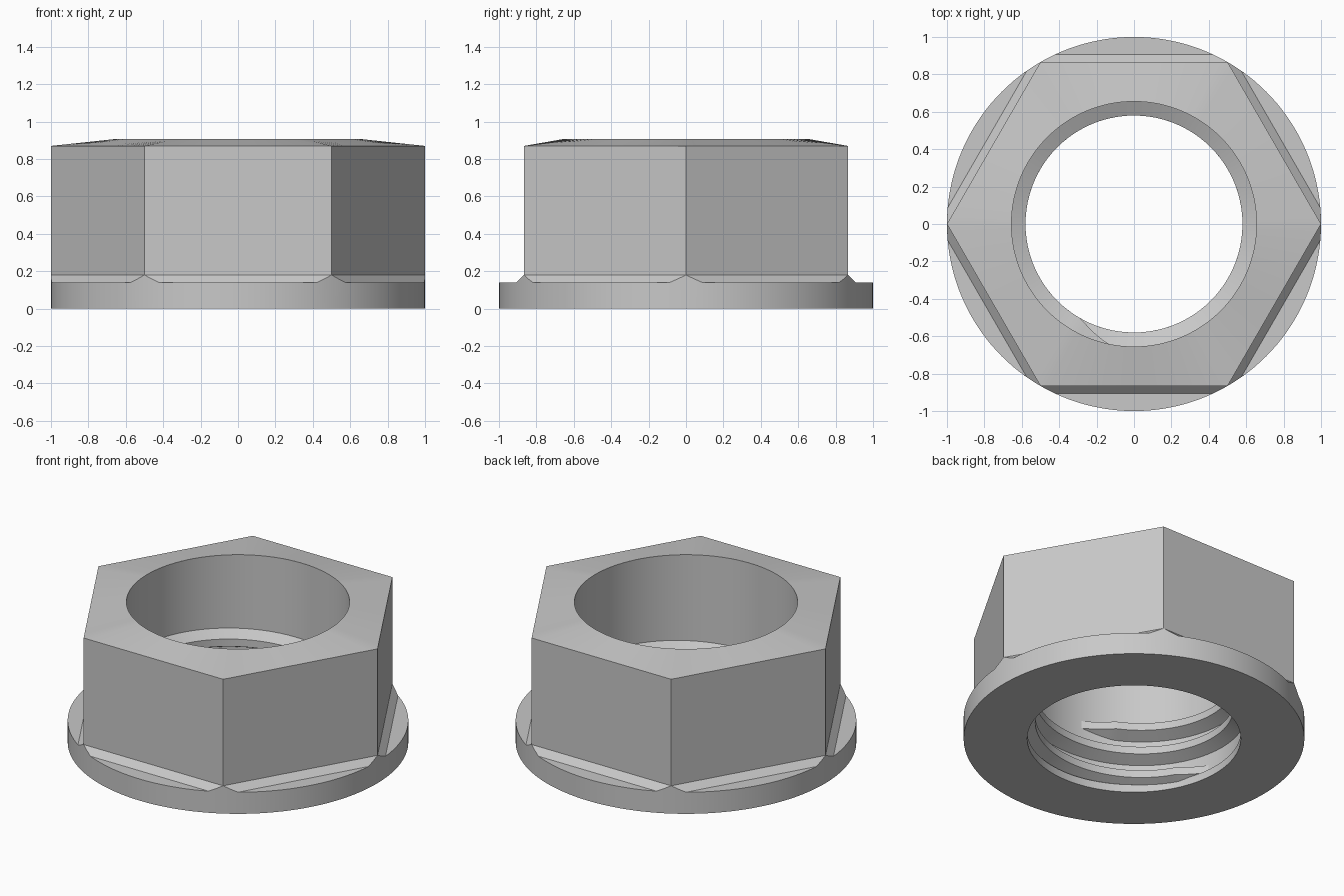
import bpy, bmesh
from math import cos, sin, pi, radians

if "Cube" in bpy.data.objects:
    bpy.data.objects.remove(bpy.data.objects["Cube"], do_unlink=True)

SEGMENTS = 144
FLAT, FOOT = cos(pi / 6), cos(pi / 6) + 0.04    # half widths across the hexagon and its skirt
SKIRT_TOP, FLANGE_TOP = 0.18, 0.14
BORE, CREST, BORE_BOTTOM = 0.655, 0.58, 0.627

steel = bpy.data.materials.new("light grey steel")
steel.use_nodes = True
colour = (0.58, 0.58, 0.58, 1)
steel.diffuse_color = colour
steel.node_tree.nodes["Principled BSDF"].inputs["Base Color"].default_value = colour


def finish(name, bm):
    bmesh.ops.remove_doubles(bm, verts=bm.verts, dist=0.0005)
    bmesh.ops.recalc_face_normals(bm, faces=bm.faces)
    mesh = bpy.data.meshes.new(name)
    bm.to_mesh(mesh)
    bm.free()
    mesh.materials.append(steel)
    obj = bpy.data.objects.new(name, mesh)
    bpy.context.collection.objects.link(obj)
    bpy.ops.object.select_all(action='DESELECT')
    obj.select_set(True)
    bpy.context.view_layer.objects.active = obj
    bpy.ops.object.shade_smooth_by_angle(angle=radians(28))
    return obj


def bridge(bm, a, b, closed):
    count = len(a)
    for i in range(count if closed else count - 1):
        j = (i + 1) % count
        bm.faces.new((a[i], a[j], b[j], b[i]))


def section(angle):
    """Radius and height pairs around the wall of the nut at one angle."""
    c = cos(angle % (pi / 3) - pi / 6)
    foot_z = max(FLANGE_TOP, SKIRT_TOP - (c - FLAT))
    return [(1, 0), (1, foot_z), (min(1, FOOT / c), foot_z),
            (FLAT / c, SKIRT_TOP), (FLAT / c, 0.87),
            (BORE, 0.907), (BORE, 0.07), (BORE_BOTTOM, 0.05), (BORE_BOTTOM, 0)]


# Flange, skirt, hexagon and bore in one closed wall
bm = bmesh.new()
columns = []
for i in range(SEGMENTS):
    t = 2 * pi * i / SEGMENTS
    columns.append([bm.verts.new((r * cos(t), r * sin(t), z)) for r, z in section(t)])
for i, column in enumerate(columns):
    bridge(bm, column, columns[(i + 1) % SEGMENTS], True)
bmesh.ops.dissolve_degenerate(bm, edges=bm.edges, dist=0.0005)
finish("flanged_nut_body", bm)

# Right-handed internal thread with tapered ends
PITCH, TURNS, TOP_Z = 0.16, 2.2, 0.43
END_ANGLE = radians(259)
steps = int(TURNS * 96)
bm = bmesh.new()
sections = []
for i in range(steps + 1):
    back = TURNS * (1 - i / steps)              # turns below the upper end
    t = END_ANGLE - 2 * pi * back
    z = TOP_Z - PITCH * back
    fade = min(1, back / 0.05, (TURNS - back) / 0.05)
    crest = BORE + 0.005 - (BORE + 0.005 - CREST) * fade
    base = 0.025 + 0.04 * fade
    ridge = [(BORE + 0.01, -base), (crest, -0.024), (crest, 0.024), (BORE + 0.01, base)]
    sections.append([bm.verts.new((r * cos(t), r * sin(t), z + dz)) for r, dz in ridge])
for a, b in zip(sections, sections[1:]):
    bridge(bm, a, b, True)
bm.faces.new(sections[0])
bm.faces.new(sections[-1])
finish("internal_thread", bm)
